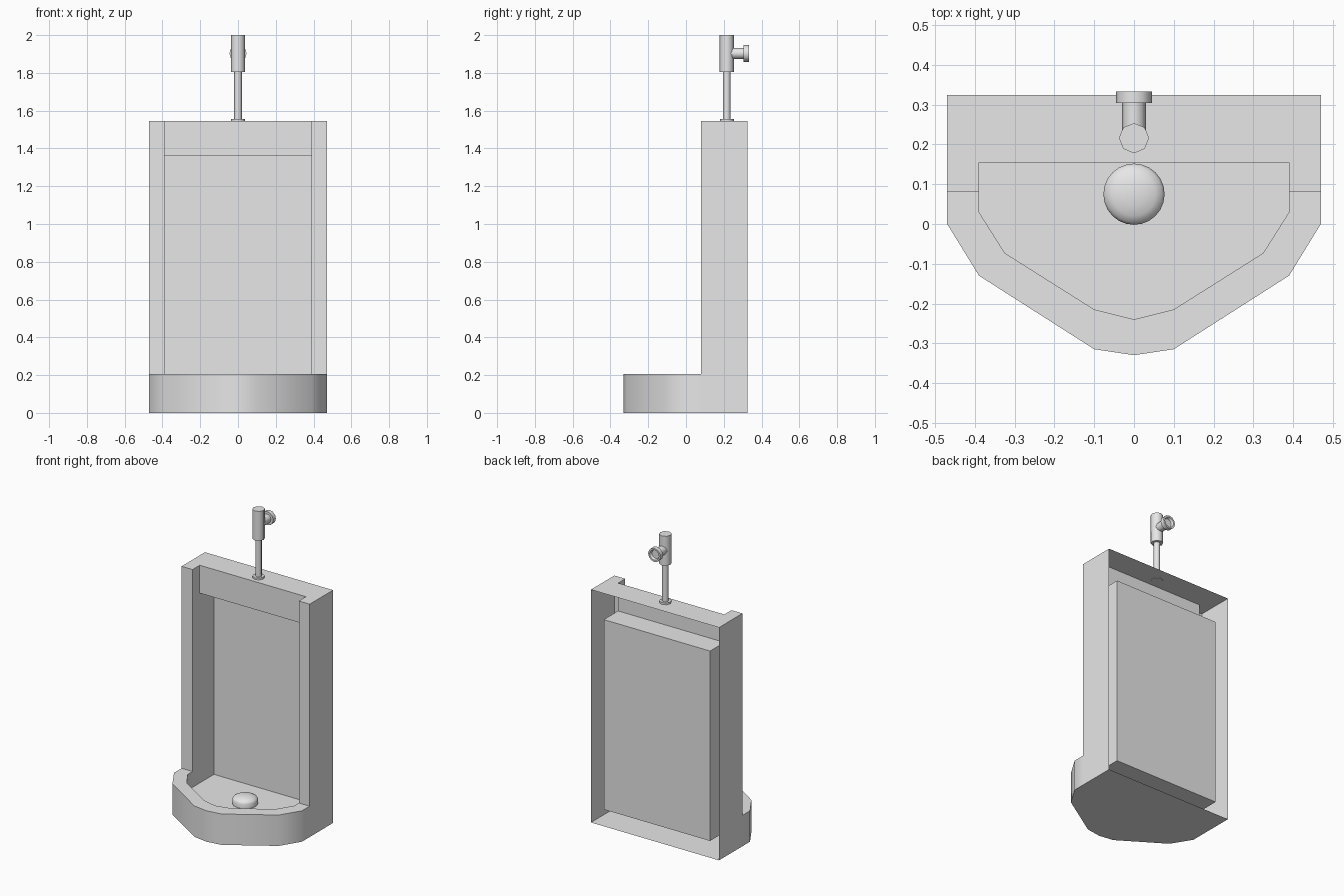
import bpy, bmesh, math
from mathutils import Matrix

cube = bpy.data.objects.get("Cube")
if cube:
    bpy.data.objects.remove(cube, do_unlink=True)

grey = bpy.data.materials.new("light_grey")
grey.use_nodes = True
grey.diffuse_color = (0.8, 0.8, 0.8, 1)
grey.node_tree.nodes["Principled BSDF"].inputs["Base Color"].default_value = (0.8, 0.8, 0.8, 1)


def finish(name, bm, angle):
    """Turn a bmesh into a shaded object."""
    mesh = bpy.data.meshes.new(name)
    bm.to_mesh(mesh)
    bm.free()
    mesh.materials.append(grey)
    ob = bpy.data.objects.new(name, mesh)
    bpy.context.collection.objects.link(ob)
    bpy.ops.object.select_all(action="DESELECT")
    ob.select_set(True)
    bpy.context.view_layer.objects.active = ob
    bpy.ops.object.shade_smooth_by_angle(angle=math.radians(angle))
    return ob


def lathe(name, profile, loc, segs=8, sideways=False, angle=50):
    """Revolve (radius, height) points round z, or round +y when sideways."""
    bm = bmesh.new()
    verts = [bm.verts.new((r, 0, h)) for r, h in profile]
    edges = [bm.edges.new(pair) for pair in zip(verts, verts[1:])]
    bmesh.ops.spin(bm, geom=verts + edges, axis=(0, 0, 1), cent=(0, 0, 0),
                   angle=math.tau, steps=segs)
    bmesh.ops.remove_doubles(bm, verts=bm.verts, dist=0.0005)
    bmesh.ops.recalc_face_normals(bm, faces=bm.faces)
    turn = Matrix.Rotation(-math.pi / 2, 4, "X") if sideways else Matrix.Identity(4)
    bmesh.ops.transform(bm, matrix=Matrix.Translation(loc) @ turn, verts=bm.verts)
    return finish(name, bm, angle)


# Main levels of the basin body
WIDE, OPEN = 0.47, 0.39
JAMB, HEADER, RECESS, BACK = 0.08, 0.155, 0.305, 0.325
FLOOR, RIM, LINTEL, TOP = 0.10, 0.205, 1.36, 1.545
outer = [(0, -0.33), (0.1, -0.315), (OPEN, -0.13), (WIDE, 0), (WIDE, JAMB)]
inner = [(0, -0.24), (0.1, -0.215), (0.325, -0.073), (OPEN, 0.03), (OPEN, JAMB)]

bm = bmesh.new()


def face(points):
    bm.faces.new([bm.verts.new(p) for p in points])


def flat(points, z):
    face([(x, y, z) for x, y in points])


def facing(x0, x1, y, z0, z1):
    face([(x0, y, z0), (x1, y, z0), (x1, y, z1), (x0, y, z1)])


def side(x, points):
    face([(x, y, z) for y, z in points])


# Right half of the shell: bowl wall and rim
for i in range(len(outer) - 1):
    for line, low in ((outer, 0), (inner, FLOOR)):
        a, b = line[i], line[i + 1]
        face([(*a, low), (*b, low), (*b, RIM), (*a, RIM)])
    flat([outer[i], outer[i + 1], inner[i + 1], inner[i]], RIM)

# Underside, bowl floor, recess ceiling and notched top
flat(outer + [(WIDE, BACK), (0, BACK)], 0)
flat(inner + [(OPEN, RECESS), (0, RECESS)], FLOOR)
flat([(0, HEADER), (OPEN, HEADER), (OPEN, RECESS), (0, RECESS)], LINTEL)
flat([(0, HEADER), (OPEN, HEADER), (OPEN, JAMB), (WIDE, JAMB), (WIDE, BACK), (0, BACK)], TOP)

# Jamb front, recess panel and header front
facing(OPEN, WIDE, JAMB, RIM, TOP)
facing(0, OPEN, RECESS, FLOOR, LINTEL)
facing(0, OPEN, HEADER, LINTEL, TOP)

# Outer side and inner jamb side; the back stays open
side(WIDE, [(JAMB, 0), (BACK, 0), (BACK, TOP), (JAMB, TOP), (JAMB, RIM)])
side(OPEN, [(JAMB, FLOOR), (RECESS, FLOOR), (RECESS, LINTEL), (HEADER, LINTEL),
            (HEADER, TOP), (JAMB, TOP), (JAMB, RIM)])

# Mirror to the other half and weld
copy = bmesh.ops.duplicate(bm, geom=bm.verts[:] + bm.edges[:] + bm.faces[:])["geom"]
for v in copy:
    if isinstance(v, bmesh.types.BMVert):
        v.co.x *= -1
bmesh.ops.remove_doubles(bm, verts=bm.verts, dist=0.0005)
centre = [e for e in bm.edges if len(e.link_faces) == 2
          and all(abs(v.co.x) < 0.0005 for v in e.verts)
          and abs(e.verts[0].co.z - e.verts[1].co.z) < 0.0005]
bmesh.ops.recalc_face_normals(bm, faces=bm.faces)
bm.normal_update()
under = [f for f in bm.faces if all(v.co.z < 0.0005 for v in f.verts)]
if under[0].normal.z > 0:
    bmesh.ops.reverse_faces(bm, faces=bm.faces)
finish("basin_body", bm, 40)

# Domed drain cover
dome = [(0.077 * math.cos(t * math.pi / 8), 0.03 + 0.028 * math.sin(t * math.pi / 8))
        for t in range(4)]
lathe("drain_cover", [(0.077, 0)] + dome + [(0, 0.058)], (0, 0.075, FLOOR), segs=24)

# Flush pipe with its flange and valve body
PIPE_Y = 0.216
for name, radius, low, high in (("pipe_flange", 0.037, 1.543, 1.557),
                                ("flush_pipe", 0.02, 1.545, 1.81),
                                ("valve_body", 0.038, 1.805, 2.0)):
    lathe(name, [(0, 0), (radius, 0), (radius, high - low), (0, high - low)],
          (0, PIPE_Y, low))

# Valve stem and cupped knob at the back
lathe("valve_stem", [(0, 0), (0.03, 0), (0.03, 0.09), (0, 0.09)],
      (0, PIPE_Y, 1.903), sideways=True)
lathe("valve_knob", [(0, 0), (0.045, 0), (0.045, 0.028), (0.034, 0.028), (0.028, 0.012), (0, 0.012)],
      (0, 0.305, 1.903), segs=12, sideways=True)
